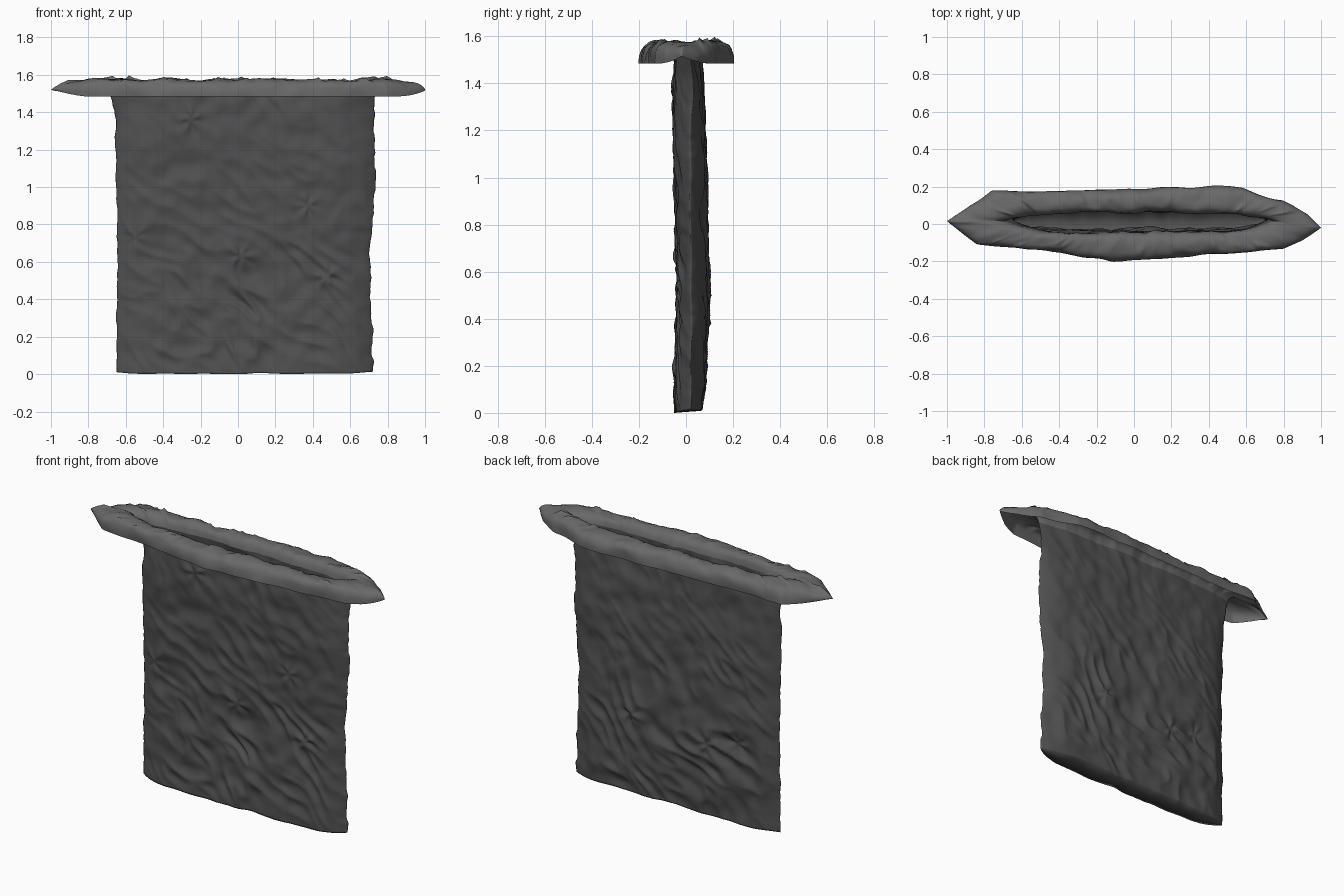
import bpy, math, random
from mathutils import Vector, noise

if "Cube" in bpy.data.objects:
    bpy.data.objects.remove(bpy.data.objects["Cube"])

random.seed(4)
N = 360          # points around each ring
ROWS = 140       # rings up the bag


def lerp_table(table, t):
    for (a, va), (b, vb) in zip(table, table[1:]):
        if t <= b:
            return va + (vb - va) * (t - a) / (b - a)
    return table[-1][1]


def resample(points, n):
    """Evenly spaced points along a closed polygon."""
    pts = [Vector(p) for p in points]
    pts.append(pts[0])
    lengths = [0]
    for a, b in zip(pts, pts[1:]):
        lengths.append(lengths[-1] + (b - a).length)
    table = list(zip(lengths, pts))
    return [lerp_table(table, lengths[-1] * i / n) for i in range(n)]


def loft(name, rings, color, flip=False, cap=False):
    n = len(rings[0])
    verts = [p for r in rings for p in r]
    faces = []
    for k in range(len(rings) - 1):
        for i in range(n):
            j = (i + 1) % n
            f = (k * n + i, k * n + j, k * n + n + j, k * n + n + i)
            faces.append(f[::-1] if flip else f)
    if cap:  # bridge front and back with narrow strips along the bottom
        for i in range(n // 2):
            f = (i, (n - i) % n, n - i - 1, i + 1)
            faces.append(tuple(dict.fromkeys(f)))
    mesh = bpy.data.meshes.new(name)
    mesh.from_pydata(verts, [], faces)
    mesh.update()
    ob = bpy.data.objects.new(name, mesh)
    bpy.context.collection.objects.link(ob)
    mat = bpy.data.materials.new(name + "_plastic")
    mat.diffuse_color = color
    mat.use_nodes = True
    mat.node_tree.nodes["Principled BSDF"].inputs["Base Color"].default_value = mat.diffuse_color
    mesh.materials.append(mat)
    mesh.polygons.foreach_set("use_smooth", [True] * len(mesh.polygons))
    return ob


# Creases: soft noise, diagonal folds and pinched stars
FRONT_PINCH = [(-0.25, 1.36), (0.37, 0.9), (0.47, 0.52), (0.02, 0.63), (-0.55, 0.73)]
BACK_PINCH = [(-0.2, 0.45), (-0.4, 0.5), (0.3, 0.5)]


def crease(x, z, back):
    s = 7.3 if back else 0
    a = (x + z) * 0.707 if not back else (x - z) * 0.707
    b = (z - x) * 0.707 if not back else (x + z) * 0.707
    warp = noise.noise((x * 3, z * 3, s)) * 0.12
    folds = 1 - 2 * abs(noise.noise(((a + warp) * 11, b * 4.5, s + 2)))
    mask = 0.35 + 0.65 * min(1, max(0, (1.2 - z) * 1.5))
    d = 0.016 * (folds - 0.6) * mask
    d += 0.013 * noise.noise((x * 5, z * 5, s + 4)) + 0.009 * noise.noise((x * 12, z * 12, s))
    for px, pz in (BACK_PINCH if back else FRONT_PINCH):
        r = math.hypot(x - px, z - pz)
        ang = math.atan2(z - pz, x - px)
        wave = math.cos(5 * ang + px * 9) + 0.5 * math.cos(3 * ang + pz * 7)
        d += 0.006 * wave * math.exp(-(r / 0.1) ** 2) * min(1, r / 0.03)
    return d


LEFT = [(0, -0.65), (0.7, -0.645), (1.0, -0.65), (1.4, -0.655), (1.48, -0.68), (1.6, -0.72)]
RIGHT = [(0, 0.722), (0.6, 0.703), (1.1, 0.737), (1.45, 0.725), (1.6, 0.765)]
FRONT = [(0, -0.047), (0.5, -0.033), (1.2, -0.05), (1.6, -0.05)]
BACK = [(0, 0.068), (0.35, 0.09), (1.1, 0.085), (1.4, 0.07), (1.6, 0.055)]


def bag_ring(z):
    """Two flat sheets that meet in a thin seam at the left and right edges."""
    l, r, f, b = (lerp_table(t, z) for t in (LEFT, RIGHT, FRONT, BACK))
    m, cx, hx = (f + b) / 2, (l + r) / 2, (r - l) / 2
    mouth = min(1, max(0, (z - 1.3) / 0.2))
    seam_y = 0.02 + 0.022 * noise.noise((z * 4, 1, 5))
    out = []
    for i in range(N):
        u = 2 * i / N                            # 0..1 back, 1..2 front
        back = u <= 1
        t = (u if back else 2 - u) * 2 - 1       # -1 right, +1 left
        xn = -math.sin(t * math.pi / 2) * 0.4 - t * 0.6
        x0 = cx + xn * hx
        power = 7 - 3 * mouth
        full = max(0, 1 - abs(xn) ** power) ** 0.9
        fade = min(1, 0.3 + z * 6)
        y_out = (b if back else f) + crease(x0, z, back) * (1 if back else -1) * fade
        y = seam_y + (y_out - seam_y) * full
        edge = 1 - min(1, hx * (1 - abs(xn)) / 0.06)
        amp = fade * (1 if xn > 0 else 0.5)
        x = x0 + edge * amp * (0.013 * noise.noise((xn * 2, 0.3, z * 11))
                               + 0.008 * noise.noise((xn, 0.7, z * 28)))
        low = max(0, 1 - z / 0.1)
        zz = z + low * (0.007 + 0.1 * y + 0.012 * noise.noise((x * 5, y * 8, 3)))
        out.append(Vector((x, y, max(0, zz))))
    return out


# Bag body, an open sleeve with a closed bottom
rings = [bag_ring(1.52 * k / ROWS) for k in range(ROWS + 1)]
loft("bag_body", rings, (0.08, 0.08, 0.08, 1), cap=True)

# Folded-over cuff: the mouth rolls outward and hangs down outside
OUTER = [(1, -0.02, 0), (0.93, 0.05, 0), (0.8, 0.13, 0), (0.58, 0.19, 0), (0.3, 0.2, 0), (-0.3, 0.175, 0),
         (-0.76, 0.175, 0), (-0.88, 0.1, 0), (-1, 0.015, 0), (-0.84, -0.11, 0), (-0.4, -0.15, 0),
         (-0.12, -0.2, 0), (0.4, -0.165, 0), (0.8, -0.135, 0), (0.9, -0.09, 0)]
outer = resample(OUTER, N)
inner = rings[-1]
PROFILE = [(0, 1.52), (0.04, 1.545), (0.12, 1.562), (0.25, 1.572), (0.42, 1.575), (0.58, 1.573),
           (0.73, 1.568), (0.86, 1.558), (0.94, 1.545), (0.985, 1.525), (1.0, 1.505), (0.99, 1.484)]
cuff = []
for k, (w, z) in enumerate(PROFILE):
    ring = []
    for a, o in zip(inner, outer):
        p = a.lerp(o, w)
        end = min(1, max(0, (abs(p.x) - 0.8) / 0.2))
        squash = 0.85 * end ** 1.5 if p.x < 0 else 0.7 * end ** 3
        zz = 1.53 + (z - 1.53) * (1 - squash)
        q = Vector((p.x * 7, p.y * 9, z * 9))
        wob = 0.016 * w * noise.noise(q) * (1 - end)
        p.y += wob * (1 if o.y > 0 else -1)
        if 0 < k < len(PROFILE) - 1:
            zz += 0.012 * noise.noise(q * 1.3) + 0.006 * noise.noise(q * 3)
        ring.append(Vector((p.x, p.y, zz)))
    cuff.append(ring)

# Small pinched peaks along the crest of the cuff
for _ in range(34):
    i, k = random.randrange(N), random.choice((3, 4, 5, 6, 7))
    if abs(cuff[k][i].x) < 0.92:
        h = random.uniform(0.006, 0.02)
        for dk in (-1, 0, 1):
            for di in (-2, -1, 0, 1, 2):
                cuff[k + dk][(i + di) % N].z += h * (1, 0.5, 0.15)[abs(di)] * (1, 0.3)[abs(dk)]
loft("folded_cuff", cuff, (0.14, 0.14, 0.14, 1), flip=True)
